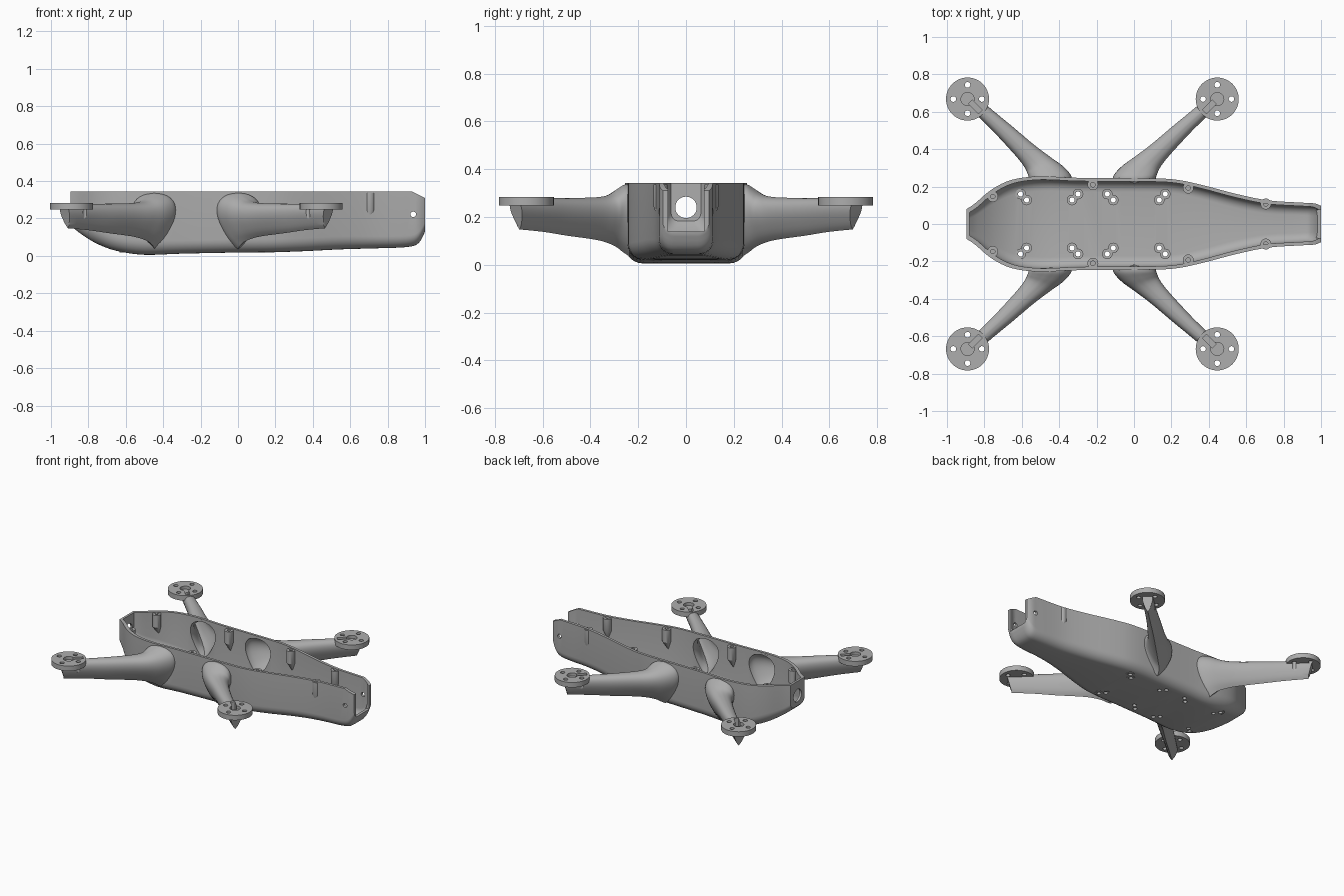
import bpy, bmesh, math
from mathutils import Matrix, Vector

cube = bpy.data.objects.get("Cube")
if cube:
    bpy.data.objects.remove(cube)

grey = bpy.data.materials.new("matte_grey")
grey.use_nodes = True
colour = (0.42, 0.42, 0.42, 1)
grey.diffuse_color = colour
grey.node_tree.nodes["Principled BSDF"].inputs["Base Color"].default_value = colour


def make(name, bm):
    bmesh.ops.recalc_face_normals(bm, faces=bm.faces)
    mesh = bpy.data.meshes.new(name)
    bm.to_mesh(mesh)
    bm.free()
    mesh.materials.append(grey)
    ob = bpy.data.objects.new(name, mesh)
    bpy.context.collection.objects.link(ob)
    return ob


def loft(name, rings):
    """Closed solid through a row of equal-length rings."""
    bm = bmesh.new()
    loops = [[bm.verts.new(p) for p in ring] for ring in rings]
    n = len(loops[0])
    for a, b in zip(loops, loops[1:]):
        for i in range(n):
            j = (i + 1) % n
            bm.faces.new((a[i], a[j], b[j], b[i]))
    bm.faces.new(loops[0])
    bm.faces.new(loops[-1])
    return make(name, bm)


def rod(name, x, y, z0, z1, r, sides=24):
    ring = [(x + r * math.cos(math.tau * i / sides), y + r * math.sin(math.tau * i / sides))
            for i in range(sides)]
    return loft(name, [[(a, b, z) for a, b in ring] for z in (z0, z1)])


def box(name, centre, size, turn=0):
    bm = bmesh.new()
    bmesh.ops.create_cube(bm, size=1, matrix=Matrix.Translation(centre)
                          @ Matrix.Rotation(turn, 4, "Z") @ Matrix.Diagonal((*size, 1)))
    return make(name, bm)


def boolean(target, tool, operation="DIFFERENCE", keep=False):
    mod = target.modifiers.new("cut", "BOOLEAN")
    mod.object, mod.operation, mod.solver = tool, operation, "EXACT"
    bpy.context.view_layer.objects.active = target
    bpy.ops.object.modifier_apply(modifier=mod.name)
    if not keep:
        bpy.data.objects.remove(tool)


def smooth(ob):
    bpy.ops.object.select_all(action="DESELECT")
    ob.select_set(True)
    bpy.context.view_layer.objects.active = ob
    bpy.ops.object.shade_smooth_by_angle(angle=math.radians(32))


def spline(rows, steps=4):
    """Catmull-Rom interpolation between table rows."""
    rows = [Vector(r) for r in rows]
    out = []
    for i in range(len(rows) - 1):
        a, b, c, d = rows[max(i - 1, 0)], rows[i], rows[i + 1], rows[min(i + 2, len(rows) - 1)]
        for s in range(steps):
            t = s / steps
            out.append(b + (c - a) * (t / 2) + (a * 2 - b * 5 + c * 4 - d) * (t * t / 2)
                       + (b * 3 - a - c * 3 + d) * (t ** 3 / 2))
    return out + [rows[-1]]


# Hull: x, half width, underside height, corner radius
TOP, WALL = 0.343, 0.018
stations = spline([
    (-0.895, 0.08, 0.165, 0.04), (-0.85, 0.11, 0.125, 0.05), (-0.76, 0.185, 0.068, 0.07),
    (-0.65, 0.237, 0.027, 0.075), (-0.5, 0.255, 0.006, 0.075), (-0.3, 0.247, 0.012, 0.07),
    (0, 0.245, 0.018, 0.07), (0.2, 0.24, 0.02, 0.07), (0.35, 0.212, 0.025, 0.07),
    (0.55, 0.16, 0.035, 0.07), (0.72, 0.126, 0.04, 0.065), (0.9, 0.114, 0.047, 0.06),
    (0.965, 0.11, 0.068, 0.06), (1, 0.097, 0.13, 0.05)])


def hull_ring(x, hw, zb, r, top):
    half = [(hw, top)]
    for i in range(8):
        a = math.pi / 2 * i / 7
        half.append((hw - r + r * math.cos(a), zb + r - r * math.sin(a)))
    return [(x, y, z) for y, z in half] + [(x, -y, z) for y, z in reversed(half)]


hull = loft("body_shell", [hull_ring(*s, TOP) for s in stations])
boolean(hull, loft("cavity", [
    hull_ring(0.05 + (x - 0.05) * 0.983, hw - WALL, zb + WALL, r * 0.8, TOP + 0.1)
    for x, hw, zb, r in stations]))

# Rear opening and clipped top corners
boolean(hull, box("rear_slot", (1, 0, 0.29), (0.1, 0.15, 0.3)))
boolean(hull, loft("corner_clip", [
    [(0.93, y, 0.345), (1.07, y, 0.275), (1.07, y, 0.4), (0.93, y, 0.4)] for y in (-0.3, 0.3)]))

# Round holes through nose and rear sides
bore = rod("nose_bore", 0, 0, -0.06, 0.06, 0.045, 32)
bore.data.transform(Matrix.Translation((-0.89, 0, 0.24)) @ Matrix.Rotation(math.pi / 2, 4, "Y"))
boolean(hull, bore)
bore = rod("side_bore", 0, 0, -0.3, 0.3, 0.015, 20)
bore.data.transform(Matrix.Translation((0.937, 0, 0.222)) @ Matrix.Rotation(math.pi / 2, 4, "X"))
boolean(hull, bore)

# Arms: y, x, half width, twist, bottom, top; teardrop section
arm_rows = spline([
    (0.236, -0.445, 0.115, 0, 0.035, 0.338), (0.26, -0.452, 0.112, 0.05, 0.05, 0.334),
    (0.29, -0.475, 0.095, 0.2, 0.073, 0.315), (0.325, -0.512, 0.068, 0.45, 0.09, 0.292),
    (0.38, -0.57, 0.045, 0.8, 0.105, 0.282), (0.5, -0.695, 0.032, 1, 0.122, 0.279),
    (0.6, -0.805, 0.027, 1, 0.138, 0.278), (0.72, -0.935, 0.024, 1, 0.15, 0.278)])
teardrop = spline([(0, 1), (0.5, 0.965), (0.87, 0.86), (1, 0.69), (0.88, 0.47), (0.45, 0.17), (0, 0)], 3)
teardrop += [Vector((-u, v)) for u, v in reversed(teardrop[1:-1])]
MID_X = -0.2225


def arm_rings(rows, sx, sy, inset=0, lean=0):
    rings = []
    for k, (y, x, hw, twist, zb, zt) in enumerate(rows):
        hw, zb, zt = hw - inset, zb + inset * 1.8, zt - inset
        shift = lean if k == len(rows) - 1 else 0
        ring = []
        for u, v in teardrop:
            px = x + u * hw + shift * (1 - v)
            py = y + twist * u * hw - shift * (1 - v)
            ring.append((MID_X + sx * (px - MID_X), sy * py, zb + (zt - zb) * v))
        rings.append(ring)
    return rings


for sx, side in ((1, "right"), (-1, "left")):
    for sy, end in ((1, "back"), (-1, "front")):
        arm = loft(f"{end}_{side}_arm", arm_rings(arm_rows, sx, sy, 0, 0.025))
        inner = arm_rings(arm_rows[:22], sx, sy, 0.014)
        inner.insert(0, [(x, y - sy * 0.05, z) for x, y, z in inner[0]])
        hollow = loft("arm_hollow", inner)
        boolean(arm, hollow, keep=True)
        boolean(hull, hollow)
        # Motor mount disc with screw holes, shaft recess and wire slot
        px, py = MID_X - sx * 0.6675, sy * 0.668
        boolean(arm, rod("motor_disc", px, py, 0.248, 0.284, 0.115, 48), "UNION")
        for q in range(4):
            a = q * math.pi / 2
            boolean(arm, rod("screw_hole", px + 0.076 * math.cos(a), py + 0.076 * math.sin(a),
                             0.2, 0.3, 0.015, 16))
        boolean(arm, rod("shaft_recess", px, py, 0.262, 0.3, 0.035))
        boolean(arm, box("wire_slot", (px + sx * 0.042, py - sy * 0.042, 0.26),
                         (0.075, 0.03, 0.08), -sx * sy * math.pi / 4))
        smooth(arm)

# Floor bosses with through holes, in diagonal pairs
for sy in (1, -1):
    for cx, slope in ((-0.59, -1), (-0.315, 1), (-0.127, -1), (0.151, 1)):
        for d in (-0.016, 0.016):
            x, y = cx + d, sy * (0.144 + slope * d)
            boss = rod("floor_boss", x, y, 0.018, 0.05, 0.028)
            boolean(boss, rod("boss_hole", x, y, -0.1, 0.2, 0.014, 16))
            boolean(hull, rod("floor_hole", x, y, -0.1, 0.2, 0.014, 16))
            smooth(boss)

# Lid screw posts on the walls, tapering down to the wall
for sy in (1, -1):
    for x, y, lean in ((-0.755, 0.147, 0.025), (-0.22, 0.21, 0.018),
                       (0.29, 0.192, 0.018), (0.705, 0.107, 0.006)):
        rings = []
        for z, r, out in ((TOP - 0.008, 0.029, 0), (0.245, 0.029, 0), (0.18, 0.002, lean)):
            rings.append([(x + r * math.cos(math.tau * i / 24),
                           sy * (y + out) + r * math.sin(math.tau * i / 24), z) for i in range(24)])
        post = loft("lid_post", rings)
        boolean(post, rod("post_hole", x, sy * y, 0.26, 0.4, 0.012, 16))
        smooth(post)

smooth(hull)
